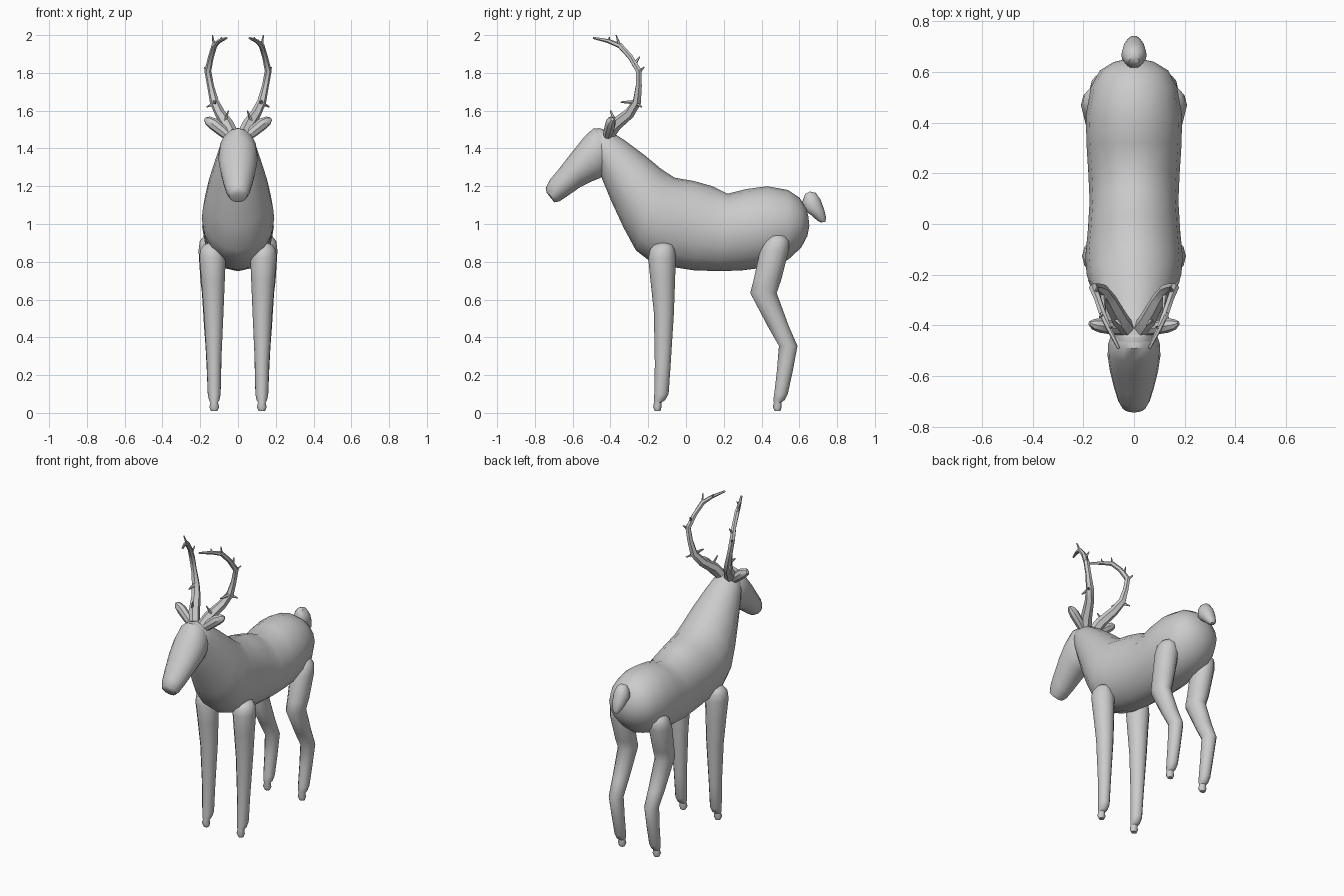
import bpy, bmesh, math
from mathutils import Vector


def loft(name, rings, n=16, angle=45):
    """Skin a list of (centre, axis_u, axis_v) ellipses into a closed solid."""
    bm = bmesh.new()
    loops = []
    for c, u, v in rings:
        c, u, v = Vector(c), Vector(u), Vector(v)
        loops.append([bm.verts.new(c + u * math.cos(2 * math.pi * i / n) + v * math.sin(2 * math.pi * i / n))
                      for i in range(n)])
    for a, b in zip(loops, loops[1:]):
        for i in range(n):
            j = (i + 1) % n
            bm.faces.new((a[i], a[j], b[j], b[i]))
    bm.faces.new(loops[0])
    bm.faces.new(loops[-1])
    bmesh.ops.recalc_face_normals(bm, faces=bm.faces)
    mesh = bpy.data.meshes.new(name)
    bm.to_mesh(mesh)
    bm.free()
    ob = bpy.data.objects.new(name, mesh)
    bpy.context.collection.objects.link(ob)
    bpy.ops.object.select_all(action='DESELECT')
    ob.select_set(True)
    bpy.context.view_layer.objects.active = ob
    bpy.ops.object.shade_smooth_by_angle(angle=math.radians(angle))
    return ob


def spine(name, stations):
    """Loft from side-view stations: top y,z, bottom y,z, half width."""
    rings = []
    for ty, tz, by, bz, w in stations:
        top, bot = Vector((0, ty, tz)), Vector((0, by, bz))
        rings.append(((top + bot) / 2, (w, 0, 0), (top - bot) / 2))
    return loft(name, rings)


def leg(name, s, stations):
    """Loft from horizontal stations: x, y, z, half width, half depth."""
    return loft(name, [((s * x, y, z), (rx, 0, 0), (0, ry, 0)) for x, y, z, rx, ry in stations], 12)


def tube(name, s, pts, n=6, flat=1.0):
    """Loft along 3D points x, y, z, radius."""
    ps = [Vector((s * p[0], p[1], p[2])) for p in pts]
    rings = []
    for i, p in enumerate(ps):
        t = (ps[min(i + 1, len(ps) - 1)] - ps[max(i - 1, 0)]).normalized()
        u = t.cross(Vector((0, 1, 0.15))).normalized()
        v = t.cross(u).normalized()
        rings.append((p, u * pts[i][3], v * pts[i][3] * flat))
    return loft(name, rings, n, 35)


# Body and neck, rump to poll
spine("body", [
    (0.648, 1.04, 0.653, 0.99, 0.03), (0.635, 1.09, 0.642, 0.935, 0.08),
    (0.60, 1.14, 0.61, 0.875, 0.135), (0.54, 1.18, 0.54, 0.81, 0.17),
    (0.43, 1.20, 0.42, 0.77, 0.19), (0.32, 1.185, 0.30, 0.755, 0.187),
    (0.22, 1.16, 0.18, 0.75, 0.18), (0.14, 1.20, 0.04, 0.755, 0.175),
    (0.04, 1.228, -0.09, 0.775, 0.182), (-0.06, 1.245, -0.20, 0.81, 0.192),
    (-0.13, 1.29, -0.265, 0.86, 0.187), (-0.22, 1.365, -0.33, 0.98, 0.163),
    (-0.32, 1.44, -0.395, 1.12, 0.13), (-0.39, 1.485, -0.445, 1.24, 0.105),
    (-0.46, 1.508, -0.46, 1.30, 0.085), (-0.50, 1.49, -0.50, 1.36, 0.05)])

# Head, poll to muzzle
spine("head", [
    (-0.40, 1.47, -0.39, 1.33, 0.06), (-0.44, 1.503, -0.42, 1.27, 0.088),
    (-0.49, 1.507, -0.455, 1.243, 0.102), (-0.54, 1.46, -0.50, 1.225, 0.104),
    (-0.60, 1.385, -0.56, 1.195, 0.095), (-0.67, 1.295, -0.625, 1.15, 0.078),
    (-0.72, 1.235, -0.67, 1.12, 0.063), (-0.743, 1.19, -0.695, 1.115, 0.048),
    (-0.738, 1.165, -0.705, 1.125, 0.025)])

# Tail
spine("tail", [
    (0.655, 1.172, 0.63, 1.158, 0.02), (0.687, 1.165, 0.615, 1.115, 0.04),
    (0.712, 1.13, 0.62, 1.078, 0.05), (0.73, 1.08, 0.665, 1.045, 0.042),
    (0.742, 1.035, 0.695, 1.018, 0.028), (0.738, 1.012, 0.715, 1.008, 0.014)])

front_leg = [(0.126, -0.15, 0.01, 0.017, 0.015), (0.126, -0.152, 0.03, 0.026, 0.022),
             (0.126, -0.15, 0.055, 0.02, 0.02), (0.126, -0.14, 0.068, 0.028, 0.03),
             (0.126, -0.13, 0.10, 0.034, 0.038), (0.127, -0.123, 0.26, 0.038, 0.042),
             (0.129, -0.117, 0.53, 0.052, 0.053), (0.132, -0.123, 0.70, 0.062, 0.065),
             (0.135, -0.127, 0.82, 0.07, 0.073), (0.138, -0.125, 0.865, 0.062, 0.066),
             (0.14, -0.12, 0.89, 0.042, 0.048), (0.14, -0.12, 0.90, 0.018, 0.02)]
hind_leg = [(0.126, 0.485, 0.01, 0.017, 0.015), (0.126, 0.483, 0.03, 0.026, 0.023),
            (0.126, 0.485, 0.055, 0.02, 0.02), (0.126, 0.492, 0.068, 0.028, 0.03),
            (0.126, 0.503, 0.10, 0.034, 0.036), (0.127, 0.523, 0.22, 0.038, 0.042),
            (0.129, 0.541, 0.355, 0.043, 0.049), (0.131, 0.488, 0.46, 0.049, 0.056),
            (0.134, 0.410, 0.635, 0.057, 0.07), (0.137, 0.43, 0.70, 0.062, 0.073),
            (0.14, 0.468, 0.86, 0.069, 0.076), (0.142, 0.48, 0.91, 0.06, 0.066),
            (0.142, 0.483, 0.935, 0.04, 0.045), (0.142, 0.485, 0.945, 0.018, 0.02)]

# Main beam and small tines (start, end, radius)
beam = [(0.025, -0.42, 1.46, 0.036), (0.055, -0.375, 1.525, 0.034), (0.095, -0.30, 1.585, 0.028),
        (0.125, -0.26, 1.645, 0.024), (0.145, -0.25, 1.73, 0.018), (0.160, -0.25, 1.81, 0.018),
        (0.143, -0.295, 1.885, 0.015), (0.125, -0.35, 1.945, 0.015), (0.10, -0.41, 1.968, 0.011),
        (0.06, -0.49, 1.985, 0.006)]
tines = [((0.125, -0.26, 1.645), (0.115, -0.345, 1.645), 0.014),
         ((0.125, -0.265, 1.64), (0.165, -0.235, 1.62), 0.012),
         ((0.155, -0.255, 1.80), (0.178, -0.222, 1.83), 0.012),
         ((0.15, -0.27, 1.85), (0.142, -0.245, 1.885), 0.010),
         ((0.125, -0.35, 1.94), (0.135, -0.37, 2.0), 0.010),
         ((0.10, -0.41, 1.965), (0.085, -0.405, 1.99), 0.008),
         ((0.075, -0.37, 1.53), (0.05, -0.40, 1.60), 0.012)]

for s, side in ((-1, "left"), (1, "right")):
    leg("front_leg_" + side, s, front_leg)
    leg("hind_leg_" + side, s, hind_leg)
    tube("ear_" + side, s, [(0.04, -0.42, 1.455, 0.022), (0.08, -0.41, 1.49, 0.03),
                            (0.13, -0.40, 1.53, 0.032), (0.16, -0.395, 1.548, 0.024),
                            (0.175, -0.39, 1.555, 0.01)], 8, 0.9)
    tube("antler_" + side, s, beam)
    for k, (a, b, r) in enumerate(tines):
        tube(f"antler_tine_{side}_{k}", s, [(*a, r), (*b, r * 0.3)], 5)
